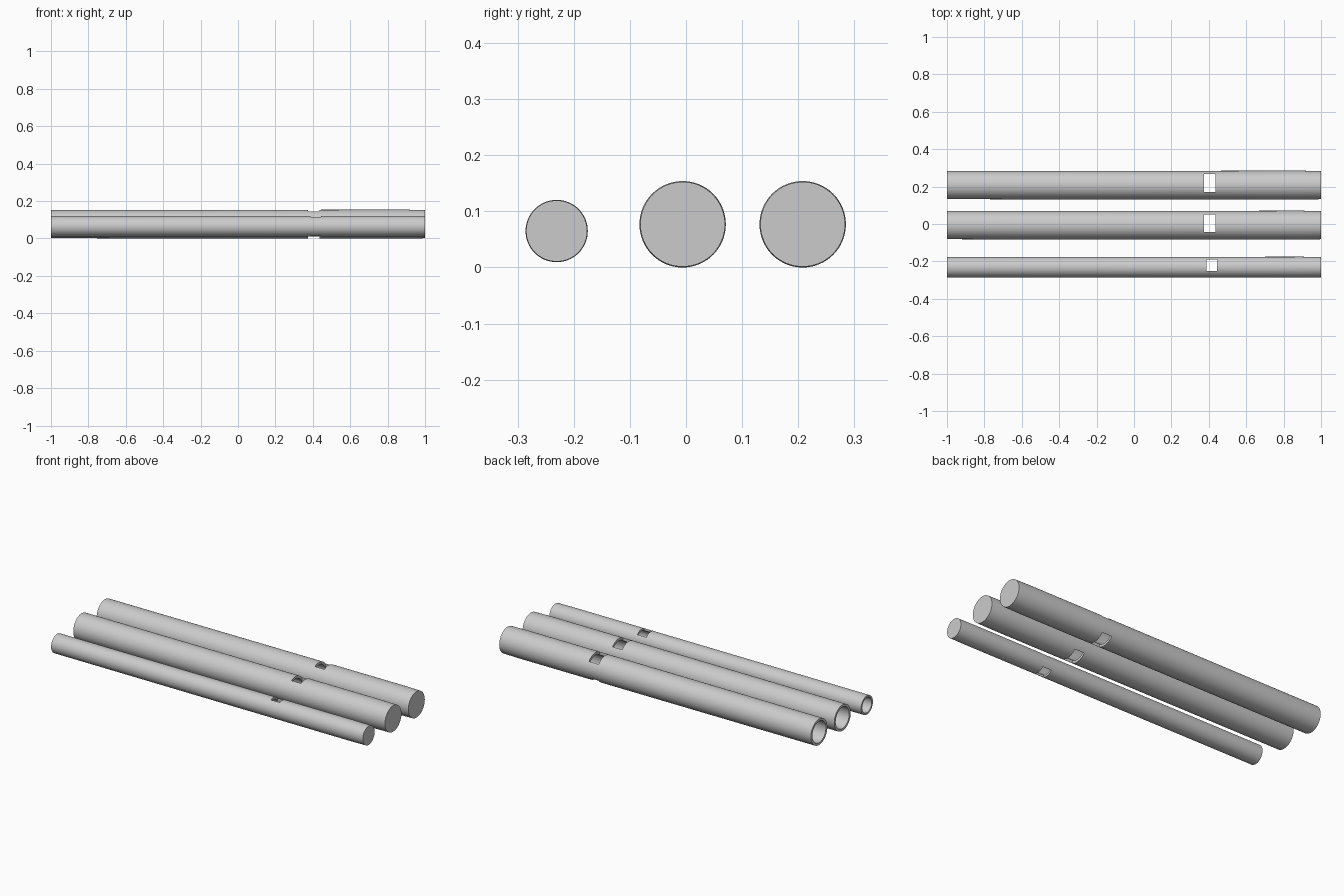
import bpy, bmesh, math

if "Cube" in bpy.data.objects:
    bpy.data.objects.remove(bpy.data.objects["Cube"])

grey = bpy.data.materials.new("light grey")
grey.diffuse_color = (0.6, 0.6, 0.6, 1)
grey.use_nodes = True
grey.node_tree.nodes["Principled BSDF"].inputs["Base Color"].default_value = grey.diffuse_color
SIDES = 64


def make_pipe(name, y, z, r, wall, window):
    # Revolved profile: closed bore end, inner wall, open rim, outer wall, solid cap
    inner = r - wall
    profile = [(0.985, inner), (-1, inner), (-1, r * 0.98),
               (0, r * 0.992), (0.9, r), (1, r * 0.98)]
    bm = bmesh.new()
    rings = []
    for x, rad in profile:
        rings.append([bm.verts.new((x, y + rad * math.cos(2 * math.pi * i / SIDES),
                                    z + rad * math.sin(2 * math.pi * i / SIDES)))
                      for i in range(SIDES)])
    for a, b in zip(rings, rings[1:]):
        for i in range(SIDES):
            j = (i + 1) % SIDES
            bm.faces.new((a[i], a[j], b[j], b[i]))
    bm.faces.new(rings[0])
    bm.faces.new(rings[-1])
    bmesh.ops.recalc_face_normals(bm, faces=bm.faces)
    mesh = bpy.data.meshes.new(name)
    bm.to_mesh(mesh)
    bm.free()
    mesh.materials.append(grey)
    pipe = bpy.data.objects.new(name, mesh)
    bpy.context.collection.objects.link(pipe)

    # Rectangular window cut straight through both walls
    x0, x1, y0, y1 = window
    bpy.ops.mesh.primitive_cube_add(size=1, location=((x0 + x1) / 2, (y0 + y1) / 2, z))
    cutter = bpy.context.object
    cutter.name = name + "_window_cutter"
    cutter.scale = (x1 - x0, y1 - y0, 0.4)
    cutter.hide_render = True
    cutter.data.materials.append(grey)
    mod = pipe.modifiers.new("window", 'BOOLEAN')
    mod.operation = 'DIFFERENCE'
    mod.solver = 'EXACT'
    mod.object = cutter
    bpy.ops.object.select_all(action='DESELECT')
    pipe.select_set(True)
    bpy.context.view_layer.objects.active = pipe
    bpy.ops.object.modifier_apply(modifier=mod.name)
    bpy.data.objects.remove(cutter)
    bpy.ops.object.shade_smooth_by_angle(angle=math.radians(30))


make_pipe("small_pipe", -0.2305, 0.065, 0.0555, 0.012, (0.388, 0.445, -0.252, -0.190))
make_pipe("middle_pipe", -0.006, 0.077, 0.077, 0.015, (0.373, 0.435, -0.043, 0.052))
make_pipe("back_pipe", 0.208, 0.077, 0.077, 0.015, (0.373, 0.435, 0.171, 0.268))
